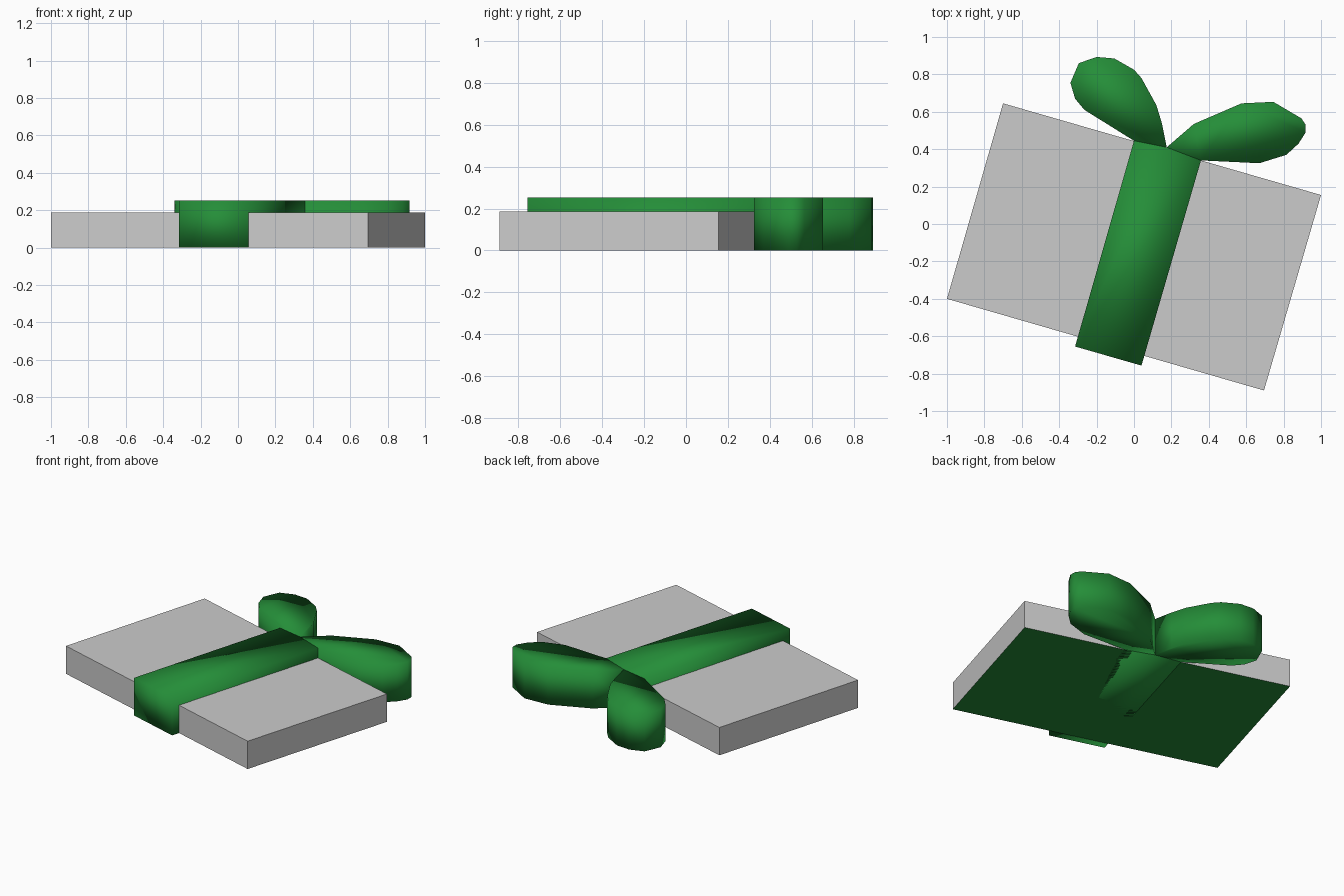
import bpy
import bmesh

if "Cube" in bpy.data.objects:
    bpy.data.objects.remove(bpy.data.objects["Cube"])

green = bpy.data.materials.new("green")
green.diffuse_color = (0.018, 0.27, 0.04, 1)
green.use_nodes = True
green.node_tree.nodes["Principled BSDF"].inputs["Base Color"].default_value = green.diffuse_color


def prism(name, outline, z0, z1, mat=None, smooth=False, bottom=True):
    """Extrude a plan outline from z0 to z1; z0 == z1 gives a single face."""
    bm = bmesh.new()
    face = bm.faces.new([bm.verts.new((x, y, z0)) for x, y in outline])
    face.normal_update()
    if face.normal.z > 0:
        face.normal_flip()
    if z1 > z0:
        ext = bmesh.ops.extrude_face_region(bm, geom=[face], use_keep_orig=True)
        for v in ext["geom"]:
            if isinstance(v, bmesh.types.BMVert):
                v.co.z = z1
        bmesh.ops.recalc_face_normals(bm, faces=bm.faces)
        if not bottom:
            low = [f for f in bm.faces if all(v.co.z == z0 for v in f.verts)]
            bmesh.ops.delete(bm, geom=low, context="FACES_ONLY")
    for f in bm.faces:
        f.smooth = smooth
    me = bpy.data.meshes.new(name)
    bm.to_mesh(me)
    bm.free()
    ob = bpy.data.objects.new(name, me)
    bpy.context.collection.objects.link(ob)
    if mat:
        me.materials.append(mat)
    return ob


# Tilted flat gift box with a green underside
box = [(-0.7, 0.645), (-1.0, -0.4), (0.695, -0.89), (1.0, 0.155)]
prism("gift_box", box, 0, 0.187, bottom=False)
prism("box_underside", box, 0, 0, green)

# Ribbon band across the box, overhanging at the front
ribbon = [(0.0, 0.445), (-0.315, -0.655), (0.04, -0.757), (0.358, 0.34), (0.175, 0.41)]
prism("ribbon_band", ribbon, 0, 0.253, green, True)

# Bow loops behind the box
left = [(0, 0.445), (0.175, 0.41), (0.15, 0.535), (0.12, 0.635), (0.04, 0.78),
        (0, 0.825), (-0.105, 0.885), (-0.2, 0.893), (-0.295, 0.86),
        (-0.34, 0.755), (-0.315, 0.67), (-0.265, 0.61)]
right = [(0.175, 0.41), (0.358, 0.34), (0.67, 0.325), (0.815, 0.37), (0.88, 0.43),
         (0.918, 0.49), (0.918, 0.53), (0.895, 0.565), (0.745, 0.653),
         (0.575, 0.645), (0.32, 0.535)]
prism("bow_loop_left", left, 0, 0.253, green, True)
prism("bow_loop_right", right, 0, 0.253, green, True)
